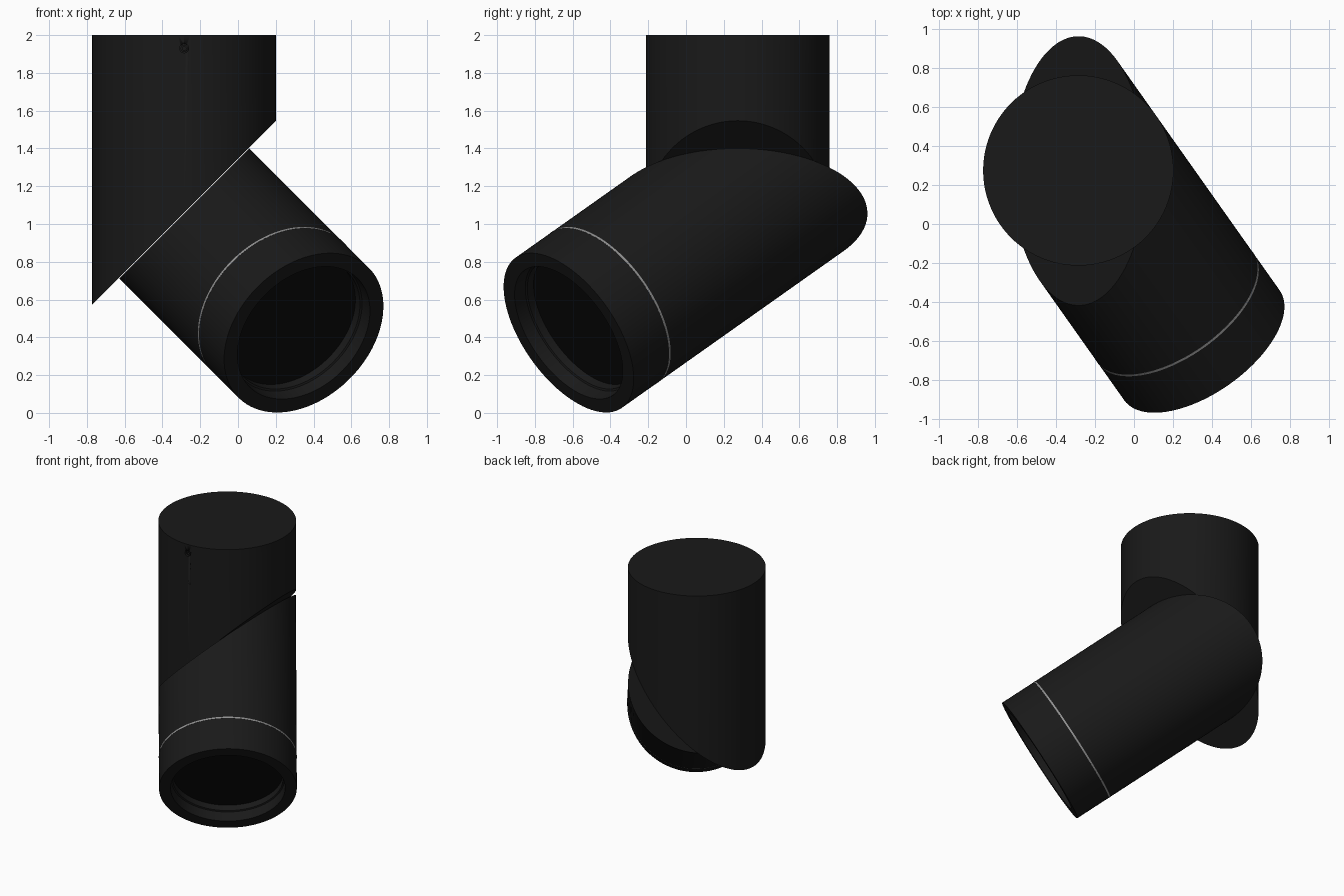
import bpy, bmesh, math
from mathutils import Vector, Matrix

if "Cube" in bpy.data.objects:
    bpy.data.objects.remove(bpy.data.objects["Cube"])

R, L = 0.487, 1.266                      # tube radius, lower tube axis length
C = Vector((-0.285, 0.274, 1.057))       # pivot on the slanted joint
N = Vector((1, 0, -1)).normalized()      # joint plane normal
D = Vector((0.5, -math.sqrt(0.5), -0.5))  # direction the lower tube points
SEGS = 96


def material(name, v):
    m = bpy.data.materials.new(name)
    m.diffuse_color = (v, v, v, 1)
    m.use_nodes = True
    m.node_tree.nodes["Principled BSDF"].inputs["Base Color"].default_value = m.diffuse_color
    return m


black = material("black_paint", 0.010)
inner = material("inner_black", 0.004)
silver = material("seam_grey", 0.28)


def lathe(name, profile, axis, origin, mat, cut=None, segs=SEGS):
    """Revolve (radius, height) points about axis; optional plane cut (point, normal to drop)."""
    bm = bmesh.new()
    vs = [bm.verts.new((r, 0, z)) for r, z in profile]
    es = [bm.edges.new(p) for p in zip(vs, vs[1:])]
    bmesh.ops.spin(bm, geom=vs + es, cent=(0, 0, 0), axis=(0, 0, 1),
                   angle=math.tau, steps=segs, use_duplicate=False)
    bmesh.ops.remove_doubles(bm, verts=bm.verts, dist=1e-5)
    rot = axis.to_track_quat('Z', 'Y').to_matrix().to_4x4()
    bm.transform(Matrix.Translation(origin) @ rot)
    if cut:
        res = bmesh.ops.bisect_plane(bm, geom=bm.verts[:] + bm.edges[:] + bm.faces[:],
                                     plane_co=cut[0], plane_no=cut[1], clear_outer=True)
        edges = [g for g in res["geom_cut"] if isinstance(g, bmesh.types.BMEdge)]
        bmesh.ops.edgeloop_fill(bm, edges=edges)
    bmesh.ops.recalc_face_normals(bm, faces=bm.faces)
    me = bpy.data.meshes.new(name)
    bm.to_mesh(me)
    bm.free()
    me.materials.append(mat)
    ob = bpy.data.objects.new(name, me)
    bpy.context.collection.objects.link(ob)
    bpy.ops.object.select_all(action='DESELECT')
    ob.select_set(True)
    bpy.context.view_layer.objects.active = ob
    bpy.ops.object.shade_smooth_by_angle(angle=math.radians(30))
    return ob


UP = Vector((0, 0, 1))
GAP = N * 0.002

# Upright mounting tube with slanted lower end
top = 2 - C.z
mount = lathe("mount_tube", [(0, -0.8), (R, -0.8), (R, top), (0, top)],
              UP, C, black, (C - GAP, N))

# Small socket screws sunk in the front and back of the mounting tube
for side, s in (("front", -1), ("back", 1)):
    axis = Vector((0, s, 0))
    pos = Vector((C.x, C.y + s * R, 1.93))
    cutter = lathe(side + "_screw_cutter", [(0, -0.03), (0.024, -0.03), (0.024, 0.03), (0, 0.03)],
                   axis, pos, black, segs=24)
    cutter.hide_render = True
    cutter.hide_set(True)
    mod = mount.modifiers.new(side + "_screw_hole", 'BOOLEAN')
    mod.operation = 'DIFFERENCE'
    mod.solver = 'EXACT'
    mod.object = cutter
    lathe(side + "_screw", [(0.019, -0.035), (0.019, -0.010), (0.010, -0.008),
                            (0.010, -0.022), (0, -0.022)],
          axis, pos, black, segs=24)

# Tilted lamp barrel, cut on the same plane and turned a quarter about it
seam = L - 0.27
lathe("lamp_barrel", [(0, -0.8), (R, -0.8), (R, seam - 0.006), (0, seam - 0.006)],
      D, C, black, (C + GAP, -N))

# Pale seam ring between barrel and head
lathe("seam_ring", [(0, seam - 0.006), (R + 0.001, seam - 0.006),
                    (R + 0.001, seam + 0.006), (0, seam + 0.006)], D, C, silver)

# Lamp head with stepped, recessed opening
lathe("lamp_head", [(0, seam + 0.006), (R, seam + 0.006), (R, L), (0.405, L),
                    (0.400, L - 0.075), (0.390, L - 0.08), (0.390, L - 0.13),
                    (0, L - 0.13)], D, C, black)

# Dark lens at the bottom of the recess
lathe("lens", [(0, L - 0.129), (0.388, L - 0.129), (0.388, L - 0.125), (0, L - 0.125)],
      D, C, inner)
